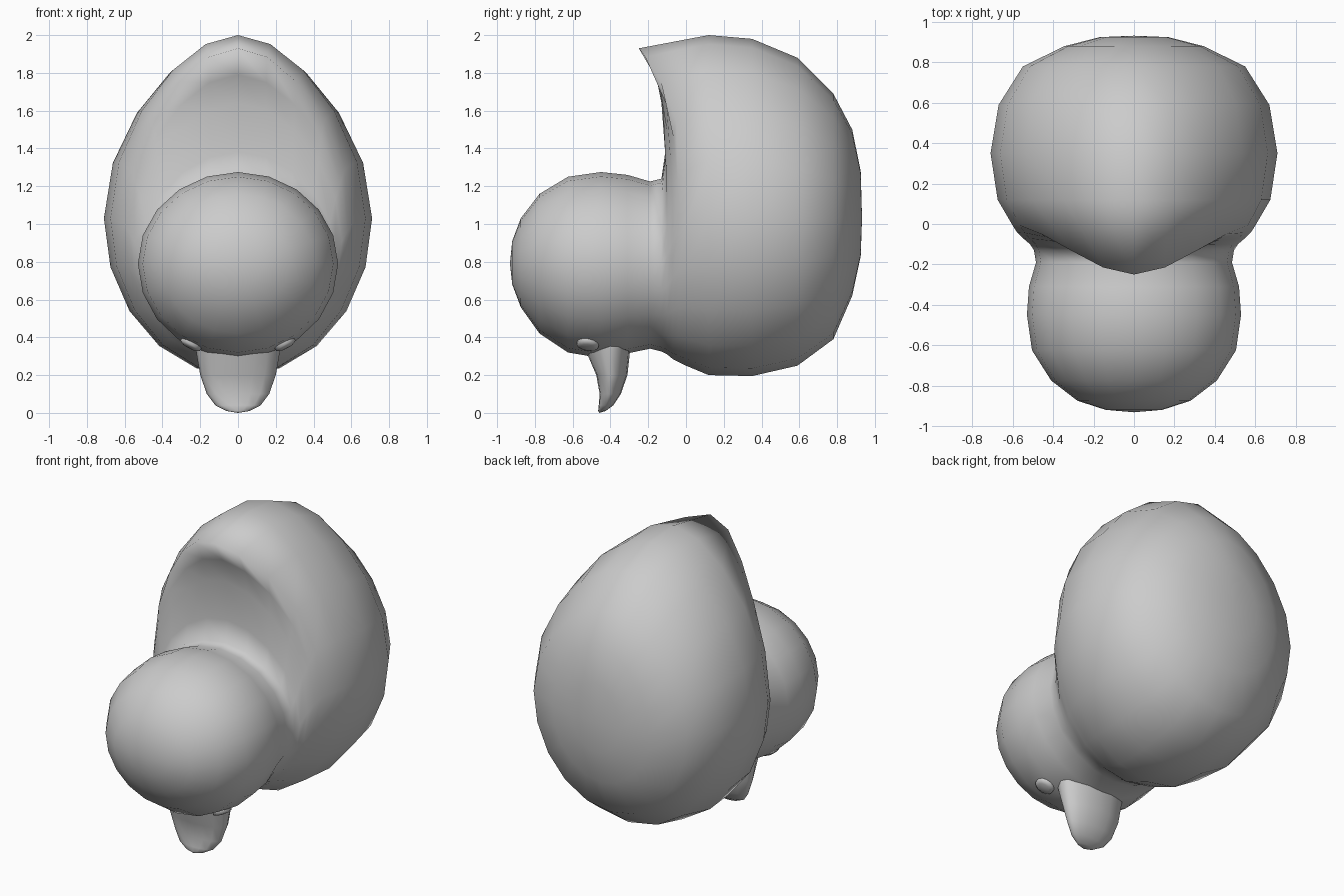
import bpy, bmesh, math
from mathutils import Vector

if "Cube" in bpy.data.objects:
    bpy.data.objects.remove(bpy.data.objects["Cube"])

grey = bpy.data.materials.new("plain grey")
grey.diffuse_color = (0.6, 0.6, 0.6, 1)
grey.use_nodes = True
grey.node_tree.nodes["Principled BSDF"].inputs["Base Color"].default_value = grey.diffuse_color


def loft(name, rings, start=None, end=None):
    """Skin a list of point rings, closing the ends with a pole point."""
    bm = bmesh.new()
    loops = [[bm.verts.new(p) for p in r] for r in rings]
    n = len(loops[0])
    for a, b in zip(loops, loops[1:]):
        for i in range(n):
            j = (i + 1) % n
            bm.faces.new((a[i], a[j], b[j], b[i]))
    for loop, pole in ((loops[0], start), (loops[-1], end)):
        if pole is None:
            bm.faces.new(loop)
        else:
            v = bm.verts.new(pole)
            for i in range(n):
                bm.faces.new((loop[i], loop[(i + 1) % n], v))
    bmesh.ops.recalc_face_normals(bm, faces=bm.faces)
    for f in bm.faces:
        f.smooth = True
    me = bpy.data.meshes.new(name)
    bm.to_mesh(me)
    bm.free()
    me.materials.append(grey)
    ob = bpy.data.objects.new(name, me)
    bpy.context.collection.objects.link(ob)
    return ob


def body_ring(y, rx, top, bot, mid, shift, egg, n=20):
    """Upright oval; shift pulls its top forward, egg narrows its top."""
    pts = []
    for i in range(n):
        a = 2 * math.pi * i / n
        c, s = math.cos(a), math.sin(a)
        up = max(0, c)
        x = rx * s * (1 - 0.2 * egg * up ** 2)
        z = mid + c * ((top - mid) if c > 0 else (mid - bot))
        pts.append((x, y + shift * up ** 3, z))
    return pts


# Body, tail, neck and head: y, half width, top, bottom, mid height, tail pull, egg
sections = [
    (0.925, 0.17, 1.28, 0.83, 1.03, 0, 0.3),
    (0.88, 0.345, 1.50, 0.62, 1.03, 0, 0.5),
    (0.78, 0.55, 1.69, 0.39, 1.03, 0, 0.8),
    (0.59, 0.67, 1.88, 0.25, 1.03, 0, 1),
    (0.35, 0.71, 1.98, 0.195, 1.03, 0, 1),
    (0.12, 0.675, 2.00, 0.20, 1.03, 0, 1),
    (0.00, 0.605, 1.93, 0.25, 1.00, -0.25, 1),
    (-0.04, 0.58, 1.79, 0.27, 0.96, -0.12, 0.9),
    (-0.07, 0.55, 1.64, 0.285, 0.91, -0.06, 0.7),
    (-0.10, 0.515, 1.38, 0.31, 0.83, -0.01, 0.3),
    (-0.13, 0.495, 1.24, 0.325, 0.79, 0, 0),
    (-0.19, 0.485, 1.225, 0.34, 0.79, 0, 0),
    (-0.31, 0.52, 1.26, 0.315, 0.79, 0, 0),
    (-0.45, 0.53, 1.275, 0.29, 0.79, 0, 0),
    (-0.625, 0.505, 1.25, 0.32, 0.79, 0, 0),
    (-0.775, 0.41, 1.16, 0.42, 0.79, 0, 0),
    (-0.875, 0.28, 1.03, 0.56, 0.79, 0, 0),
    (-0.92, 0.14, 0.91, 0.68, 0.79, 0, 0),
]
loft("body_and_head", [body_ring(*s) for s in sections],
     (0, 0.932, 1.03), (0, -0.932, 0.79))


def bill_ring(z, w, front, side, back, n=16):
    pts = []
    for i in range(n):
        a = 2 * math.pi * i / n
        c, s = math.cos(a), math.sin(a)
        pts.append((w * c, side + s * ((back - side) if s > 0 else (side - front)), z))
    return pts


# Bill: height, half width, front, side edge, back
bill = [
    (0.42, 0.235, -0.55, -0.40, -0.29),
    (0.34, 0.225, -0.535, -0.40, -0.295),
    (0.20, 0.20, -0.475, -0.40, -0.31),
    (0.10, 0.165, -0.457, -0.405, -0.345),
    (0.04, 0.12, -0.462, -0.425, -0.385),
    (0.01, 0.06, -0.465, -0.445, -0.425),
]
loft("bill", [bill_ring(*b) for b in bill], None, (0, -0.46, 0))

# Eyes: shallow round domes on the head either side of the bill
for side, label in ((1, "right"), (-1, "left")):
    normal = Vector((side * 0.47, -0.13, -0.87)).normalized()
    u = normal.cross(Vector((0, 1, 0))).normalized()
    v = normal.cross(u)
    centre = Vector((side * 0.25, -0.52, 0.362))
    rings = []
    for r, h in ((0.06, -0.03), (0.058, 0.008), (0.035, 0.018)):
        rings.append([centre + normal * h + r * (u * math.cos(t) + v * math.sin(t))
                      for t in [2 * math.pi * i / 12 for i in range(12)]])
    loft("eye_" + label, rings, None, centre + normal * 0.021)
